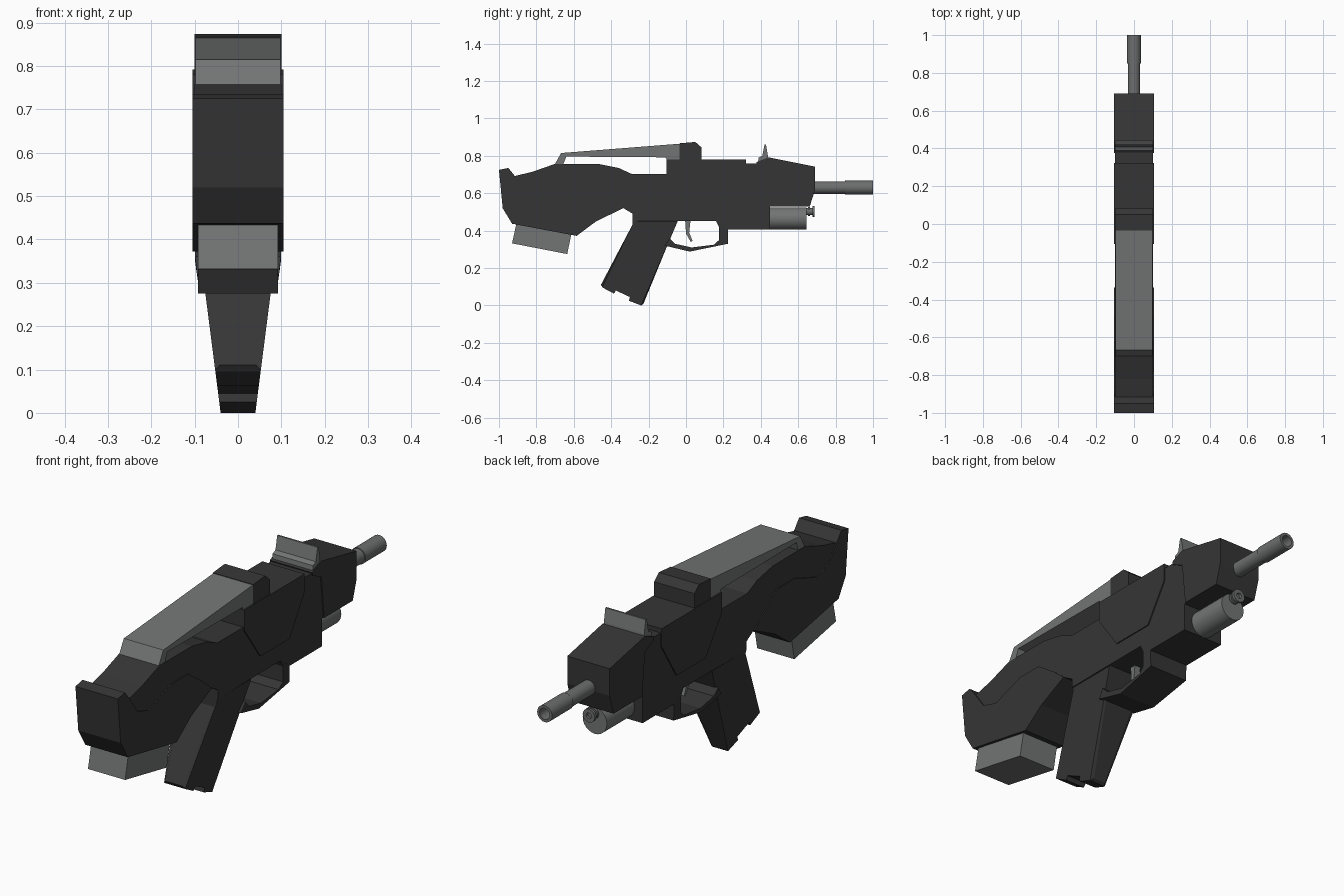
import bpy, bmesh, math


def material(name, rgb):
    m = bpy.data.materials.new(name)
    m.diffuse_color = (*rgb, 1)
    return m


DARK = material("dark polymer", (0.036, 0.036, 0.036))
GREY = material("grey metal", (0.17, 0.178, 0.175))
STEEL = material("barrel steel", (0.15, 0.155, 0.153))


def finish(name, bm, mat):
    bmesh.ops.recalc_face_normals(bm, faces=bm.faces)
    me = bpy.data.meshes.new(name)
    bm.to_mesh(me)
    bm.free()
    me.materials.append(mat)
    ob = bpy.data.objects.new(name, me)
    bpy.context.collection.objects.link(ob)
    return ob


def prism(name, pts, width, mat, chamfer=0, min_len=0.0):
    """Extrude a (y, z) profile across x; width is a number or a function of z."""
    w = width if callable(width) else (lambda z: width)
    bm = bmesh.new()
    left = [bm.verts.new((-w(z), y, z)) for y, z in pts]
    right = [bm.verts.new((w(z), y, z)) for y, z in pts]
    bm.faces.new(left)
    bm.faces.new(right[::-1])
    n = len(pts)
    for i in range(n):
        j = (i + 1) % n
        bm.faces.new((left[i], right[i], right[j], left[j]))
    if chamfer:
        rim = [e for e in bm.edges if e.calc_length() > min_len
               and e.verts[0].co.x * e.verts[1].co.x > 0]
        bmesh.ops.bevel(bm, geom=rim, offset=chamfer, segments=1, affect='EDGES')
    return finish(name, bm, mat)


def lathe(name, profile, z0, mat, n=24):
    """Revolve (y, radius) points around an axis along y."""
    bm = bmesh.new()
    rings = [[bm.verts.new((r * math.cos(2 * math.pi * k / n), y,
                            z0 + r * math.sin(2 * math.pi * k / n)))
              for k in range(n)] for y, r in profile]
    for a, b in zip(rings, rings[1:]):
        for k in range(n):
            j = (k + 1) % n
            bm.faces.new((a[k], a[j], b[j], b[k]))
    bm.faces.new(rings[0])
    bm.faces.new(rings[-1])
    ob = finish(name, bm, mat)
    bpy.context.view_layer.objects.active = ob
    ob.select_set(True)
    bpy.ops.object.shade_smooth_by_angle(angle=math.radians(35))
    ob.select_set(False)


# Stock, with slightly wider lower shell
butt = [(-0.93, 0.437), (-0.98, 0.52), (-1, 0.725), (-0.95, 0.735), (-0.915, 0.692)]
belly = [(-0.285, 0.49), (-0.335, 0.52), (-0.48, 0.45), (-0.585, 0.372)]
prism("stock", butt + [(-0.82, 0.715), (-0.70, 0.757), (-0.47, 0.757), (-0.36, 0.735),
                       (-0.29, 0.703), (-0.25, 0.703), (-0.25, 0.49)] + belly, 0.1, DARK)
prism("stock_shell", butt + [(-0.86, 0.615), (-0.78, 0.59), (-0.62, 0.645),
                             (-0.50, 0.645), (-0.40, 0.575)] + belly[1:], 0.105, DARK)

# Receiver core, raised side panel and front hood
prism("receiver", [(-0.285, 0.45), (-0.285, 0.703), (-0.10, 0.703), (-0.10, 0.775),
                   (0.32, 0.775), (0.32, 0.76), (0.46, 0.76), (0.46, 0.53),
                   (0.45, 0.53), (0.45, 0.405), (0.225, 0.405), (0.165, 0.452),
                   (-0.04, 0.452)], 0.1, DARK)
prism("receiver_panel", [(-0.105, 0.78), (-0.105, 0.69), (0.01, 0.53), (0.215, 0.53),
                         (0.322, 0.70), (0.322, 0.78)], 0.105, DARK)
prism("front_hood", [(0.375, 0.765), (0.44, 0.792), (0.69, 0.742), (0.69, 0.62),
                     (0.662, 0.53), (0.46, 0.53), (0.44, 0.72), (0.38, 0.75)],
      0.105, DARK)

# Tapered grip with notched base
prism("grip", [(-0.285, 0.46), (-0.285, 0.41), (-0.455, 0.11), (-0.445, 0.095),
               (-0.385, 0.063), (-0.375, 0.08), (-0.30, 0.045), (-0.305, 0.025),
               (-0.24, 0.0), (-0.228, 0.008), (-0.10, 0.32), (-0.04, 0.46)],
      lambda z: 0.04 + 0.128 * z, DARK, 0.012, 0.2)

# Trigger guard: outer path, then the inner opening
prism("trigger_guard", [(-0.115, 0.32), (0.02, 0.288), (0.225, 0.33), (0.225, 0.41),
                        (0.225, 0.46), (0.155, 0.46), (0.177, 0.42), (0.177, 0.35),
                        (0.15, 0.325), (0.03, 0.31), (-0.06, 0.33), (-0.087, 0.36)],
      lambda z: min(0.099, 0.09 + 0.15 * (z - 0.288)), DARK)
prism("trigger", [(-0.005, 0.46), (0.025, 0.46), (0.017, 0.39), (0.035, 0.345),
                  (0.025, 0.34), (0.0, 0.385)], 0.015, GREY)

# Carry handle and sights
prism("carry_handle", [(-0.70, 0.757), (-0.668, 0.815), (-0.03, 0.865), (-0.03, 0.775),
                       (-0.10, 0.775), (-0.11, 0.792), (-0.64, 0.796), (-0.655, 0.757)],
      0.098, GREY)
prism("rear_sight", [(-0.035, 0.775), (-0.035, 0.867), (0.05, 0.874), (0.083, 0.845),
                     (0.083, 0.775)], 0.1, DARK)
prism("front_sight", [(0.383, 0.75), (0.388, 0.79), (0.408, 0.80), (0.42, 0.86),
                      (0.428, 0.86), (0.438, 0.80), (0.442, 0.75)], 0.1, GREY)

# Magazine
prism("magazine", [(-0.90, 0.47), (-0.93, 0.332), (-0.635, 0.275), (-0.605, 0.42)],
      0.092, GREY)

# Barrel with bore, lower tube and end knob
lathe("barrel", [(0.66, 0.033), (0.85, 0.033), (0.85, 0.037), (1.0, 0.037),
                 (1.0, 0.025), (0.90, 0.025)], 0.63, STEEL)
lathe("lower_tube", [(0.44, 0.06), (0.645, 0.06)], 0.465, GREY)
lathe("tube_knob", [(0.64, 0.018), (0.652, 0.018), (0.652, 0.025), (0.662, 0.025),
                    (0.662, 0.018), (0.676, 0.018), (0.676, 0.03), (0.688, 0.03),
                    (0.688, 0.013), (0.675, 0.013)], 0.502, STEEL, 16)
